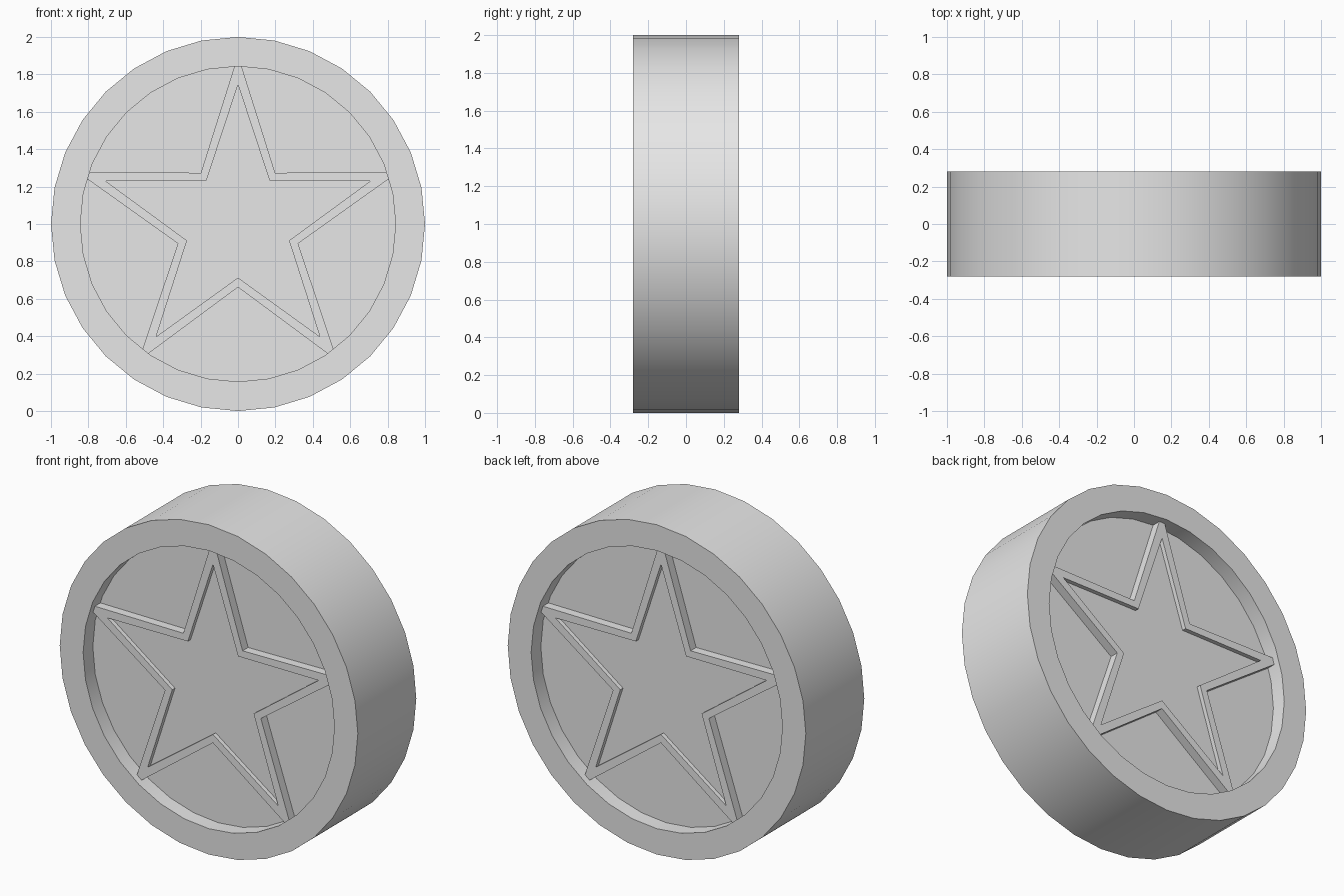
import bpy, bmesh, math

if "Cube" in bpy.data.objects:
    bpy.data.objects.remove(bpy.data.objects["Cube"], do_unlink=True)

SEGMENTS = 32
HALF = 0.28          # half thickness of the disc
RECESS_R = 0.843     # radius of the sunken area
FLOOR = 0.187        # y distance of the recess floor
RIDGE = 0.24         # y distance of the star ridge top
PANEL = 0.214        # y distance of the star's inner panel

grey = bpy.data.materials.new("plain grey")
grey.use_nodes = True
grey.diffuse_color = (0.8, 0.8, 0.8, 1)
grey.node_tree.nodes["Principled BSDF"].inputs["Base Color"].default_value = (0.8, 0.8, 0.8, 1)


def finish(bm, name):
    """Turn a bmesh into a shaded object centred one unit up."""
    mesh = bpy.data.meshes.new(name)
    bm.to_mesh(mesh)
    bm.free()
    mesh.materials.append(grey)
    obj = bpy.data.objects.new(name, mesh)
    bpy.context.collection.objects.link(obj)
    obj.location.z = 1
    bpy.ops.object.select_all(action='DESELECT')
    obj.select_set(True)
    bpy.context.view_layer.objects.active = obj
    bpy.ops.object.shade_smooth_by_angle(angle=math.radians(30))
    return obj


def polar(radius, angle):
    return radius * math.cos(angle), radius * math.sin(angle)


def bridge(bm, a, b):
    """Quads between two vertex loops of equal length."""
    n = len(a)
    return [bm.faces.new((a[i], a[(i + 1) % n], b[(i + 1) % n], b[i])) for i in range(n)]


# Disc: a stepped profile turned about the y axis
def build_disc():
    bm = bmesh.new()
    profile = [(RECESS_R, -FLOOR), (RECESS_R, -HALF), (1, -HALF),
               (1, HALF), (RECESS_R, HALF), (RECESS_R, FLOOR)]
    rings = []
    for radius, y in profile:
        ring = []
        for i in range(SEGMENTS):
            x, z = polar(radius, i * math.tau / SEGMENTS)
            ring.append(bm.verts.new((x, y, z)))
        rings.append(ring)
    for a, b in zip(rings, rings[1:]):
        bridge(bm, a, b)
    bm.faces.new(rings[0])
    bm.faces.new(rings[-1])
    bmesh.ops.recalc_face_normals(bm, faces=bm.faces)
    finish(bm, "disc")


def star_loop(tip, half_width, notch):
    """Star outline with blunt tips (pointed when half_width is zero)."""
    points = []
    for k in range(5):
        angle = math.pi / 2 + k * math.tau / 5
        x, z = polar(tip, angle)
        dx, dz = polar(half_width, angle + math.pi / 2)
        points += [(x - dx, z - dz), (x + dx, z + dz), polar(notch, angle + math.pi / 5)]
    return points


# Star: raised outline around a slightly lower panel
def build_star(side, name):
    bm = bmesh.new()
    outer = star_loop(0.85, 0.017, 0.338)
    inner = star_loop(0.745, 0, 0.287)
    loops = [[bm.verts.new((x, side * y, z)) for x, z in pts]
             for pts, y in ((outer, FLOOR), (outer, RIDGE), (inner, RIDGE), (inner, PANEL))]
    for a, b in zip(loops, loops[1:]):
        bridge(bm, a, b)
    bm.faces.new(loops[-1])
    if side > 0:
        bmesh.ops.reverse_faces(bm, faces=bm.faces)
    bmesh.ops.remove_doubles(bm, verts=bm.verts, dist=0.0005)
    finish(bm, name)


build_disc()
build_star(-1, "front_star")
build_star(1, "back_star")
